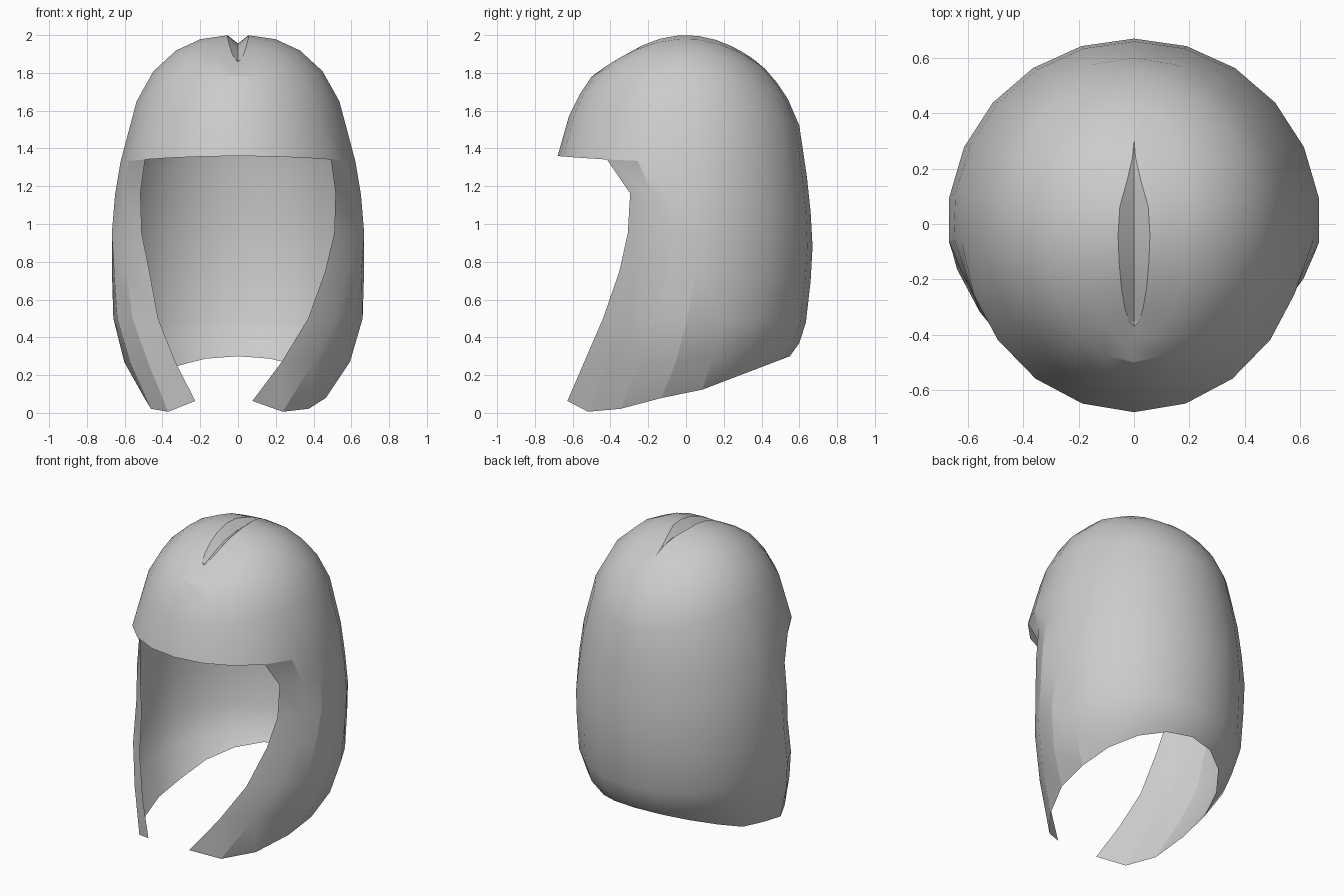
import bpy, bmesh
from math import sin, cos, pi, radians

cube = bpy.data.objects.get("Cube")
if cube:
    bpy.data.objects.remove(cube)

grey = bpy.data.materials.new("plain grey")
grey.use_nodes = True
colour = (0.6, 0.6, 0.6, 1)
grey.diffuse_color = colour
grey.node_tree.nodes["Principled BSDF"].inputs["Base Color"].default_value = colour

# Rings from parting to hem: front y, front z, half width, side z, back y, back z
RINGS = [
    (-.37, 1.86, .058, 2.0, .36, 1.87),
    (-.43, 1.83, .20, 1.98, .42, 1.82),
    (-.50, 1.78, .33, 1.92, .48, 1.75),
    (-.56, 1.69, .45, 1.81, .54, 1.66),
    (-.62, 1.57, .54, 1.65, .60, 1.52),
    (-.68, 1.36, .625, 1.33, .64, 1.25),
    (-.48, 1.17, .655, 1.15, .66, 1.06),
    (-.47, .95, .675, .95, .67, .88),
    (-.49, .75, .67, .75, .66, .70),
    (-.55, .50, .66, .50, .635, .48),
    (-.61, .27, .60, .27, .60, .37),
    (-.66, .09, .49, .09, .55, .30),
]
BROW = 5                       # last ring that closes across the front
EDGE = [52, 52, 49, 44, 37, 28, 18]   # angle of the face opening, brow to hem
FRONT, BACK = 3, 8             # columns over the opening and behind it


def point(k, j, side):
    yf, zf, w, zs, yb, zb = RINGS[k]
    edge = EDGE[max(0, k - BROW)]
    deg = edge * j / FRONT if j < FRONT else edge + (180 - edge) * (j - FRONT) / BACK
    c, s = cos(radians(deg)), sin(radians(deg))
    ahead = c > 0
    x = w * s
    y = yf * c if ahead else -yb * c
    blend = c * c if k <= BROW else abs(c)
    z = zs + ((zf if ahead else zb) - zs) * blend
    if k == 0 and not ahead:           # parting closes behind the crown
        x = w * s ** 8
    if k == len(RINGS) - 1 and ahead:  # hem dips under the cheeks
        z -= .09 * sin(pi * c * c)
    x *= side
    if ahead and z < .8:               # front tips sweep slightly sideways
        x -= .075 * c * (.8 - z) / .7
    return x, y, z


def valley(j):
    x, y, z = point(0, j, 1)
    return 0, y, z - .8 * abs(x)


bm = bmesh.new()
cols = FRONT + BACK + 1
for side in (1, -1):
    # Groove bottom, then the rings of the shell
    grid = [[bm.verts.new(valley(j)) for j in range(cols)]]
    for k in range(len(RINGS)):
        grid.append([bm.verts.new(point(k, j, side)) for j in range(cols)])
    for k in range(len(grid) - 1):
        for j in range(FRONT if k > BROW else 0, cols - 1):
            quad = [grid[k][j], grid[k + 1][j], grid[k + 1][j + 1], grid[k][j + 1]]
            bm.faces.new(quad if side > 0 else quad[::-1])

bmesh.ops.remove_doubles(bm, verts=bm.verts[:], dist=.0005)
bmesh.ops.delete(bm, geom=[v for v in bm.verts if not v.link_faces], context='VERTS')

mesh = bpy.data.meshes.new("hood_shell")
bm.to_mesh(mesh)
bm.free()
hood = bpy.data.objects.new("hood_shell", mesh)
bpy.context.collection.objects.link(hood)
mesh.materials.append(grey)

bpy.context.view_layer.objects.active = hood
hood.select_set(True)
bpy.ops.object.shade_smooth_by_angle(angle=radians(20))
